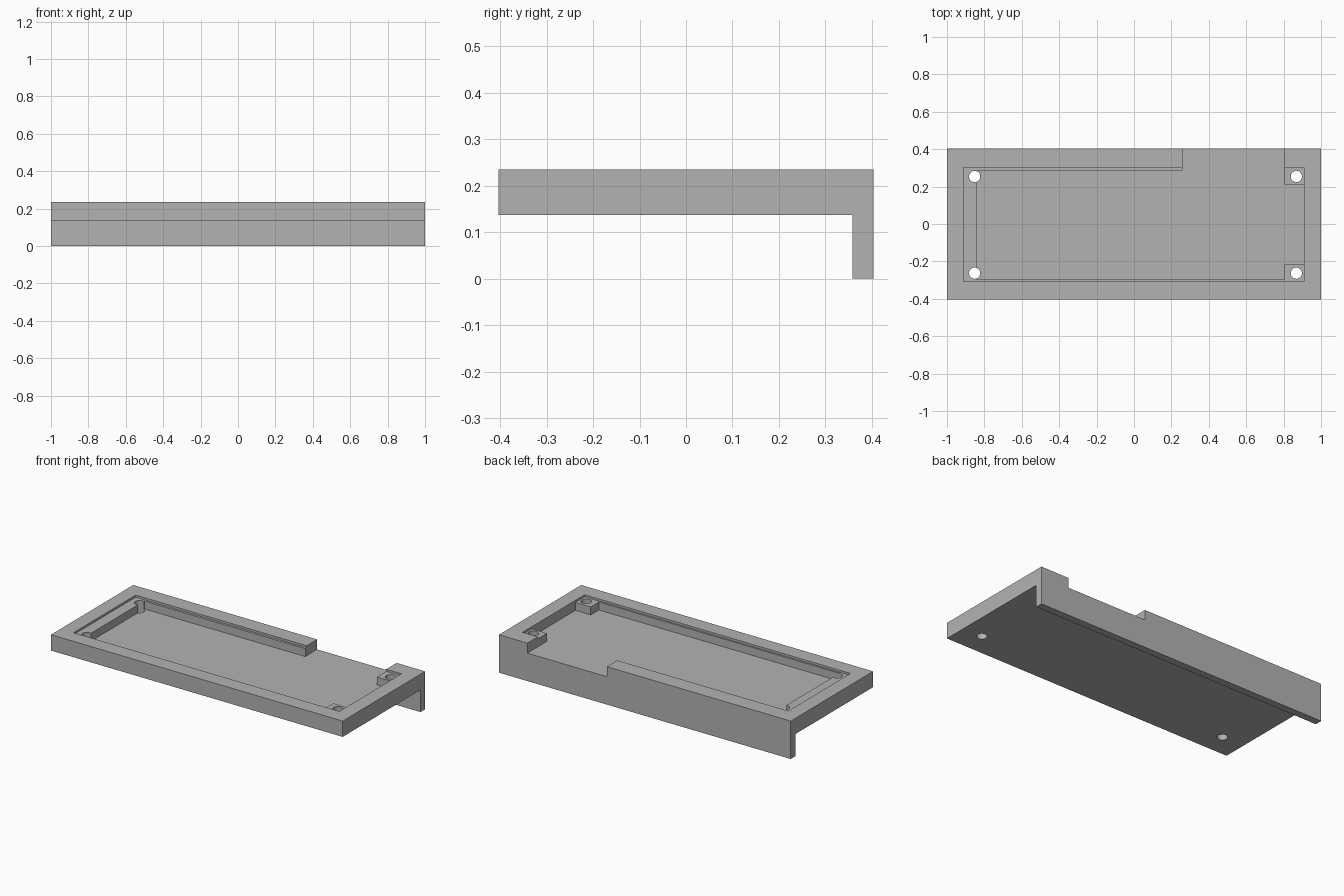
import bpy
import bmesh
from mathutils import Vector

if "Cube" in bpy.data.objects:
    bpy.data.objects.remove(bpy.data.objects["Cube"], do_unlink=True)

GREY = (0.45, 0.45, 0.45, 1)
mat = bpy.data.materials.new("plain grey")
mat.use_nodes = True
mat.diffuse_color = GREY
mat.node_tree.nodes["Principled BSDF"].inputs["Base Color"].default_value = GREY

HALF_Y, TOP, UNDER = 0.403, 0.235, 0.137
LEDGE, FLOOR = TOP - 0.013, 0.173
ABOVE = TOP + 0.1


def prism(name, points, depth):
    """Extrude a closed 3D outline along the depth vector."""
    bm = bmesh.new()
    face = bm.faces.new([bm.verts.new(p) for p in points])
    out = bmesh.ops.extrude_face_region(bm, geom=[face])
    verts = [v for v in out["geom"] if isinstance(v, bmesh.types.BMVert)]
    bmesh.ops.translate(bm, verts=verts, vec=Vector(depth))
    bmesh.ops.recalc_face_normals(bm, faces=bm.faces)
    mesh = bpy.data.meshes.new(name)
    bm.to_mesh(mesh)
    bm.free()
    mesh.materials.append(mat)
    obj = bpy.data.objects.new(name, mesh)
    bpy.context.collection.objects.link(obj)
    return obj


def pocket(name, outline, z):
    return prism(name, [(x, y, z) for x, y in outline], (0, 0, ABOVE - z))


# Tray body with the hanging lip along the back
section = [(-HALF_Y, UNDER), (0.358, UNDER), (0.358, 0), (HALF_Y, 0),
           (HALF_Y, TOP), (-HALF_Y, TOP)]
tray = prism("tray", [(-1, y, z) for y, z in section], (2, 0, 0))

# Shallow recess forming the ledge
cutters = [pocket("ledge_cutter", [(-0.912, -0.308), (0.91, -0.308),
                                   (0.91, 0.301), (-0.912, 0.301)], LEDGE)]

# Deep pocket that leaves two corner posts and opens through the back wall
cutters.append(pocket("pocket_cutter", [
    (-0.843, -0.297), (0.805, -0.297), (0.805, -0.217), (0.91, -0.217),
    (0.91, 0.21), (0.805, 0.21), (0.805, 0.5), (0.26, 0.5),
    (0.26, 0.287), (-0.843, 0.287)], FLOOR))

# Screw holes through the corners
for x in (-0.852, 0.868):
    for y in (-0.263, 0.254):
        bpy.ops.mesh.primitive_cylinder_add(vertices=32, radius=0.03, depth=0.4,
                                            location=(x, y, 0.2))
        hole = bpy.context.object
        hole.name = "screw_hole_cutter"
        hole.data.materials.append(mat)
        cutters.append(hole)

for cutter in cutters:
    mod = tray.modifiers.new(cutter.name, "BOOLEAN")
    mod.operation = "DIFFERENCE"
    mod.solver = "EXACT"
    mod.object = cutter
    cutter.hide_render = True

# Bake the cuts and drop the helpers
bpy.context.view_layer.update()
evaluated = tray.evaluated_get(bpy.context.evaluated_depsgraph_get())
cut_mesh = bpy.data.meshes.new_from_object(evaluated)
tray.modifiers.clear()
tray.data = cut_mesh
for cutter in cutters:
    bpy.data.objects.remove(cutter, do_unlink=True)

# Smooth hole walls, crisp edges
bpy.ops.object.select_all(action="DESELECT")
tray.select_set(True)
bpy.context.view_layer.objects.active = tray
bpy.ops.object.shade_smooth_by_angle()
